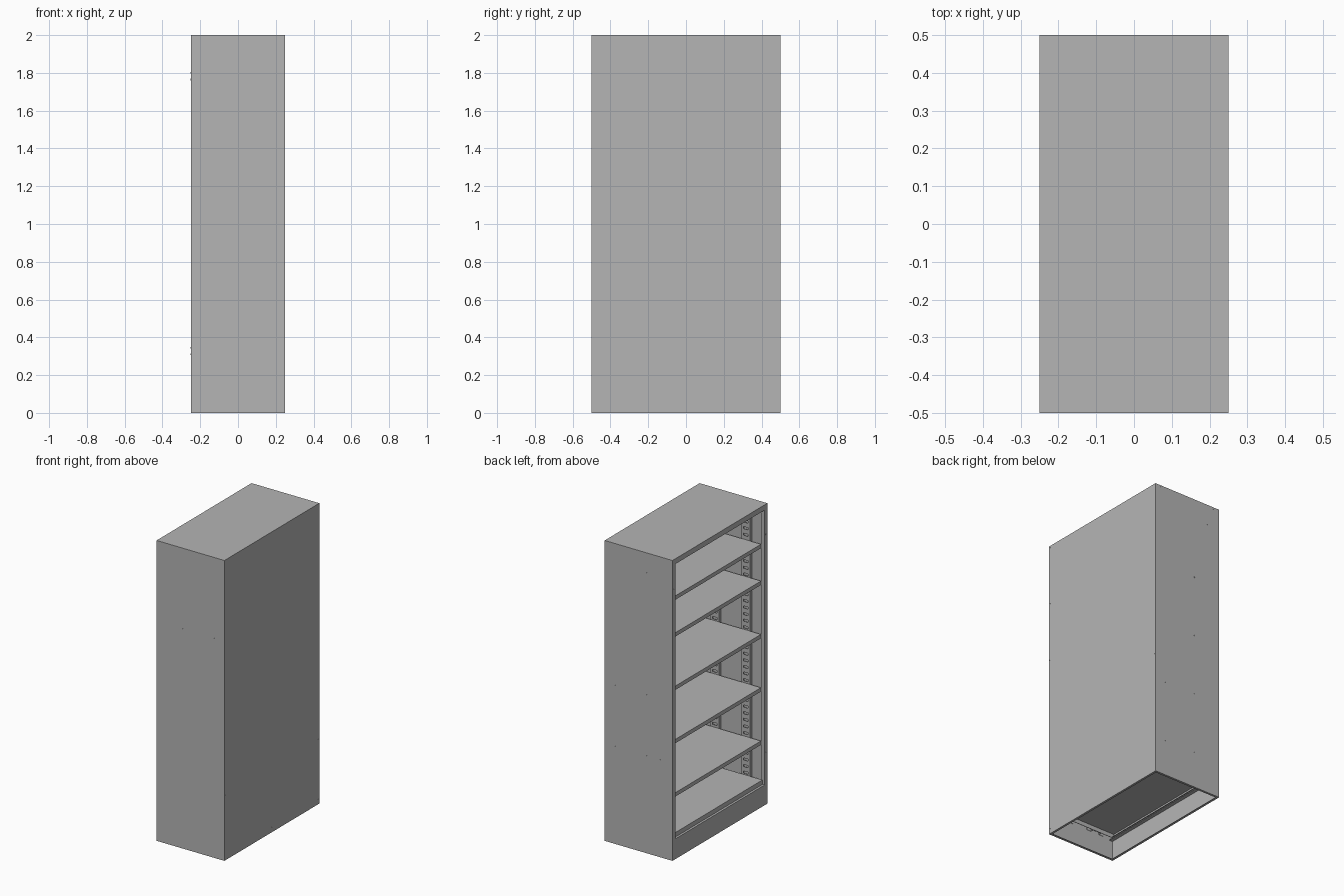
import bpy, bmesh, math
from mathutils import Matrix, Vector

if "Cube" in bpy.data.objects:
    bpy.data.objects.remove(bpy.data.objects["Cube"])

steel = bpy.data.materials.new("grey steel")
steel.diffuse_color = (0.46, 0.46, 0.46, 1)
steel.use_nodes = True
steel.node_tree.nodes["Principled BSDF"].inputs["Base Color"].default_value = steel.diffuse_color


def finish(name, bm):
    me = bpy.data.meshes.new(name)
    bm.to_mesh(me)
    bm.free()
    me.materials.append(steel)
    ob = bpy.data.objects.new(name, me)
    bpy.context.scene.collection.objects.link(ob)
    return ob


def add_box(bm, x0, x1, y0, y1, z0, z1):
    m = Matrix.Translation(((x0 + x1) / 2, (y0 + y1) / 2, (z0 + z1) / 2)) @ \
        Matrix.Diagonal((x1 - x0, y1 - y0, z1 - z0, 1))
    bmesh.ops.create_cube(bm, size=1, matrix=m)


def boxes(name, *items):
    bm = bmesh.new()
    for b in items:
        add_box(bm, *b)
    return finish(name, bm)


def mirror_y(ob):
    mod = ob.modifiers.new("mirror", 'MIRROR')
    mod.use_axis = (False, True, False)


def rivets(name, points, normal, r=0.004):
    bm = bmesh.new()
    rot = Vector((0, 0, 1)).rotation_difference(Vector(normal)).to_matrix().to_4x4()
    for p in points:
        bmesh.ops.create_cone(bm, cap_ends=True, segments=12, radius1=r, radius2=r,
                              depth=0.001, matrix=Matrix.Translation(p) @ rot)
    return finish(name, bm)


T = 0.003            # sheet thickness
X, Y, H = 0.25, 0.4995, 2.0

# Side panels with front flange, front return and bottom flange
mirror_y(boxes("side_panel",
               (-X, X - 0.0005, Y - T, Y, 0, H - T),
               (-X, -X + T, 0.47, Y - T, 0.135, H - 0.035),
               (-X + T, -0.222, 0.47, 0.47 + T, 0.135, H - 0.035),
               (-X + T, X - T, Y - 0.015, Y - T, 0, T)))

# Back panel with bottom flange
boxes("back_panel",
      (X - T - 0.0005, X - 0.0005, -Y + T, Y - T, 0, H - T),
      (X - 0.015, X - T - 0.0005, -Y + 0.015, Y - 0.015, 0, T))

# Top with a folded front header
boxes("top_panel",
      (-X, X - 0.0005, -Y, Y, H - T, H),
      (-X, -X + T, -Y + T, Y - T, H - 0.035, H - T),
      (-X + T, -0.222, -0.47, 0.47, H - 0.035, H - 0.035 + T))

# Plinth below the opening
boxes("plinth",
      (-X, -X + T, -Y + T, Y - T, 0, 0.135),
      (-X + T, -0.222, -Y + T, Y - T, 0.132, 0.135),
      (-X + T, -X + 0.015, -Y + 0.015, Y - 0.015, 0, T))

# Shelves: pans with folded lips, open underneath
def shelf(name, z, x0, x1, w, lip):
    boxes(name,
          (x0, x1, -w, w, z - T, z),
          (x0, x0 + T, -w, w, z - lip, z - T),
          (x1 - T, x1, -w, w, z - lip, z - T),
          (x0 + T, x1 - T, -w, -w + T, z - lip, z - T),
          (x0 + T, x1 - T, w - T, w, z - lip, z - T),
          (x0 + T, x0 + 0.02, -w + T, w - T, z - lip, z - lip + T),
          (x1 - 0.02, x1 - T, -w + T, w - T, z - lip, z - lip + T))

for i, z in enumerate((0.42, 0.775, 1.13, 1.485, 1.73)):
    shelf(f"shelf_{i + 1}", z, -0.222, 0.235, 0.472, 0.026)
shelf("bottom_shelf", 0.165, -0.235, 0.244, 0.469, 0.03)

# Slotted shelf-support strips: hat section whose face is rails joined by rungs
def support_strip(name, xc):
    z0, z1, inner = 0.14, 1.96, Y - T
    face = 0.475
    bm = bmesh.new()
    for s in (-1, 1):
        def bar(a, b, y0, y1):
            lo, hi = sorted((xc + s * a, xc + s * b))
            add_box(bm, lo, hi, y0, y1, z0, z1)
        bar(0.030, 0.064, inner - 0.002, inner)      # wall flange
        bar(0.030, 0.032, face, inner - 0.002)       # hat side
        bar(0.016, 0.030, face, face + 0.002)        # face rail
    pitch, slot = 0.044, 0.014
    z = z0
    while z < z1:
        add_box(bm, xc - 0.016, xc + 0.016, face, face + 0.002, z, min(z + pitch - slot, z1))
        z += pitch
    mirror_y(finish(name, bm))

support_strip("front_support_strip", -0.108)
support_strip("rear_support_strip", 0.12)

# Rivets on side panels
pts = [(x, Y, z) for x in (-0.157, -0.058, 0.07, 0.172)
       for z in (0.24, 0.647, 1.053, 1.46, 1.865)]
pts += [(x, Y, 1.99) for x in (-0.205, 0, 0.205)]
mirror_y(rivets("side_rivets", pts, (0, 1, 0)))

# Rivets on the back panel
pts = [(X - 0.0005, y, z) for y in (-0.49, 0.49) for z in (0.03, 0.43, 0.82, 1.21, 1.6, 1.99)]
pts += [(X - 0.0005, 0, z) for z in (0.03, 1.99)]
rivets("back_rivets", pts, (1, 0, 0))

# Hinge fixing points on the front flanges
mirror_y(rivets("flange_rivets", [(-X + 0.0003, 0.484, z) for z in (0.31, 0.345, 1.765, 1.8)],
                (-1, 0, 0)))
